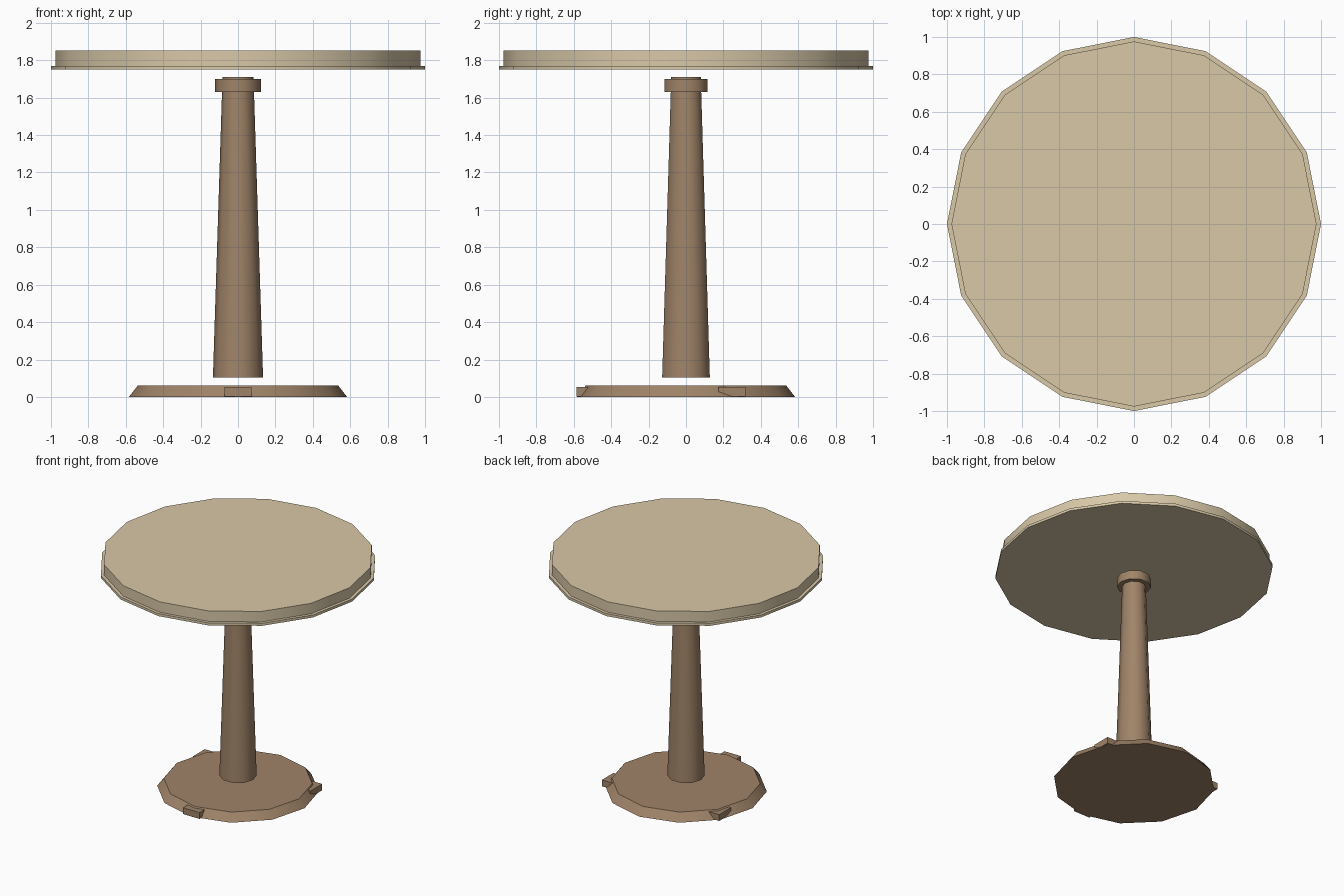
import bpy
import math

if "Cube" in bpy.data.objects:
    bpy.data.objects.remove(bpy.data.objects["Cube"])


def material(name, color):
    mat = bpy.data.materials.new(name)
    mat.diffuse_color = (*color, 1)
    mat.use_nodes = True
    mat.node_tree.nodes["Principled BSDF"].inputs["Base Color"].default_value = mat.diffuse_color
    return mat


top_mat = material("pale_top", (0.69, 0.58, 0.39))
wood_mat = material("brown_wood", (0.35, 0.23, 0.14))


def drum(name, sides, r_low, r_high, z_low, z_high, mat):
    """Upright tapered prism with a corner on the +x axis."""
    bpy.ops.mesh.primitive_cone_add(
        vertices=sides, radius1=r_low, radius2=r_high, depth=z_high - z_low,
        location=(0, 0, (z_low + z_high) / 2), rotation=(0, 0, math.pi / 2))
    ob = bpy.context.object
    ob.name = name
    ob.data.materials.append(mat)
    bpy.ops.object.shade_smooth_by_angle(angle=math.radians(40))
    return ob


# Sixteen-sided table top with a thin wider lip at its lower edge
drum("table_top", 16, 0.976, 0.976, 1.77, 1.853, top_mat)
drum("table_lip", 16, 1.0, 1.0, 1.75, 1.77, top_mat)

# Ten-sided tapered column and its collar
drum("column", 10, 0.134, 0.083, 0.105, 1.71, wood_mat)
drum("column_collar", 10, 0.122, 0.122, 1.63, 1.70, wood_mat)

# Twelve-sided chamfered base
drum("base", 12, 0.583, 0.535, 0.0, 0.062, wood_mat)

# Three square feet, all aligned to the axes
for i, (x, y) in enumerate([(0, -0.513), (0.442, 0.246), (-0.442, 0.246)]):
    bpy.ops.mesh.primitive_cube_add(size=1, location=(x, y, 0.028))
    foot = bpy.context.object
    foot.name = f"foot_{i + 1}"
    foot.scale = (0.146, 0.146, 0.05)
    foot.data.materials.append(wood_mat)
